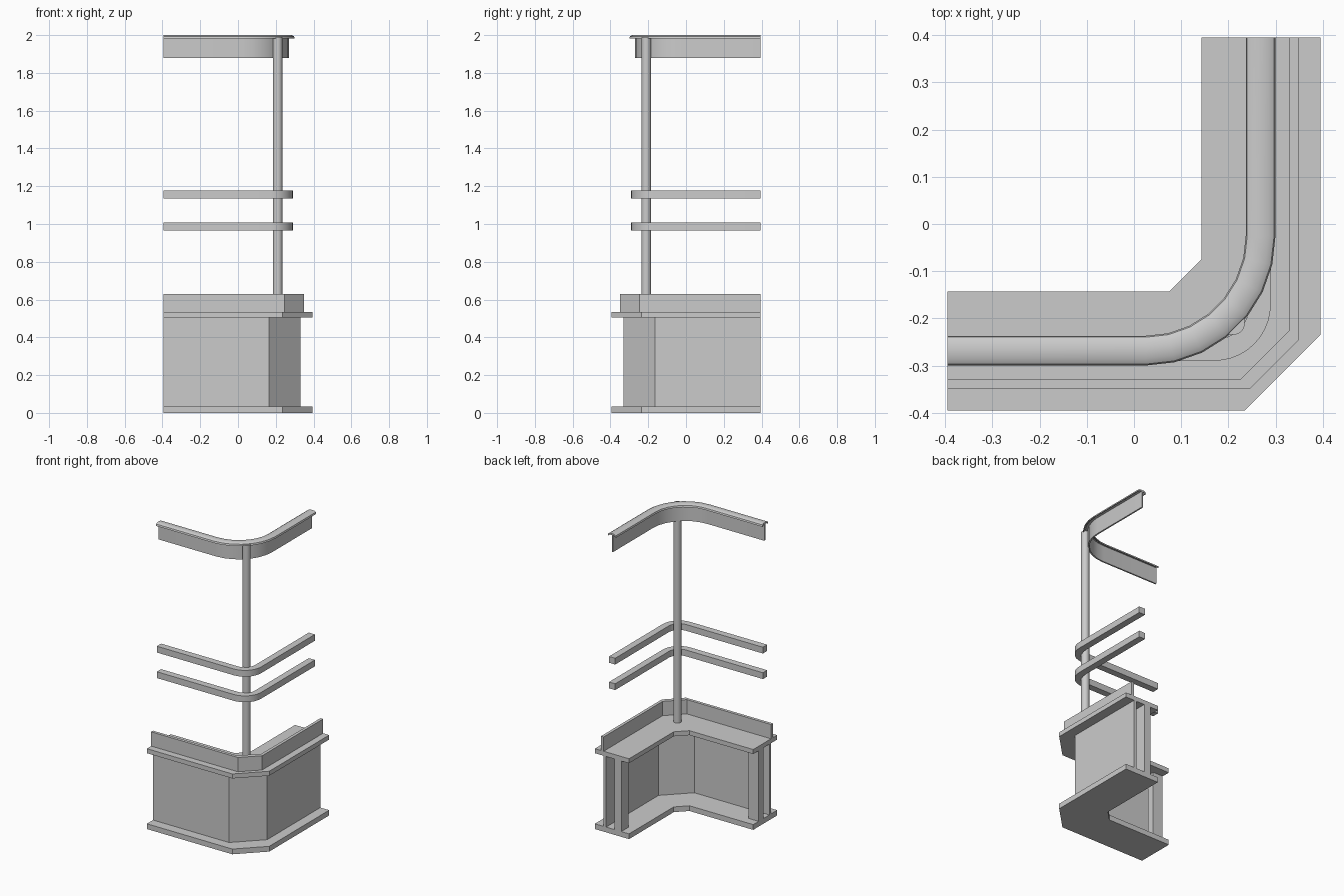
import bpy, bmesh, math

if "Cube" in bpy.data.objects:
    bpy.data.objects.remove(bpy.data.objects["Cube"])

END = 0.395  # where both arms of the corner stop


def finish(name, bm, smooth=False):
    bmesh.ops.recalc_face_normals(bm, faces=bm.faces)
    me = bpy.data.meshes.new(name)
    bm.to_mesh(me)
    bm.free()
    ob = bpy.data.objects.new(name, me)
    bpy.context.collection.objects.link(ob)
    if smooth:
        bpy.ops.object.select_all(action='DESELECT')
        ob.select_set(True)
        bpy.context.view_layer.objects.active = ob
        bpy.ops.object.shade_smooth_by_angle(angle=math.radians(35))
    return ob


def chamfered(d_in, c_in, d_out, c_out):
    """L path with a cut corner; the cut start varies with the offset d."""
    def path(d):
        c = c_in + (c_out - c_in) * (d - d_in) / (d_out - d_in)
        return [(-END, -d), (c, -d), (d, -c), (d, END)]
    return path


def rounded(k, steps):
    """L path with a round corner centred on (k, -k)."""
    def path(d):
        r = d - k
        arc = [math.radians(-90 + 90 * i / steps) for i in range(steps + 1)]
        return ([(-END, -d)] + [(k + r * math.cos(a), -k + r * math.sin(a)) for a in arc]
                + [(d, END)])
    return path


def sweep(name, profile, path, smooth=False):
    """Carry a closed (offset, height) profile along the L path."""
    bm = bmesh.new()
    rows = [[bm.verts.new((x, y, z)) for x, y in path(d)] for d, z in profile]
    n = len(rows)
    for i in range(n):
        a, b = rows[i], rows[(i + 1) % n]
        for j in range(len(a) - 1):
            bm.faces.new((a[j], a[j + 1], b[j + 1], b[j]))
    bm.faces.new([r[0] for r in rows])
    bm.faces.new([r[-1] for r in rows])
    return finish(name, bm, smooth)


def rect(d0, d1, z0, z1):
    return [(d0, z0), (d1, z0), (d1, z1), (d0, z1)]


def box(name, x0, x1, y0, y1, z0, z1):
    bm = bmesh.new()
    bmesh.ops.create_cube(bm, size=1)
    for v in bm.verts:
        v.co = (x1 if v.co.x > 0 else x0, y1 if v.co.y > 0 else y0, z1 if v.co.z > 0 else z0)
    return finish(name, bm)


# Lower cabinet: base plate, wall, deck and raised edge board
slab = chamfered(0.143, 0.075, 0.395, 0.235)
sweep("base_plate", rect(0.143, 0.395, 0, 0.035), slab)
sweep("deck_plate", rect(0.143, 0.395, 0.505, 0.535), slab)
sweep("wall_panel", rect(0.312, 0.33, 0.035, 0.505), chamfered(0.312, 0.157, 0.33, 0.165))
sweep("edge_board", rect(0.33, 0.35, 0.535, 0.63), chamfered(0.33, 0.225, 0.35, 0.245))

# Inner posts at both ends, mirrored across the corner diagonal
box("inner_post_side", 0.20, 0.25, END - 0.075, END, 0.035, 0.505)
box("inner_post_front", -END, -END + 0.075, -0.25, -0.20, 0.035, 0.505)

# Corner pole
bm = bmesh.new()
bmesh.ops.create_cone(bm, cap_ends=True, segments=24, radius1=0.025, radius2=0.025, depth=1.455)
bmesh.ops.translate(bm, verts=bm.verts, vec=(0.21, -0.21, 0.535 + 1.455 / 2))
finish("corner_pole", bm, True)

# Two handrails
for label, z in (("lower", 0.965), ("upper", 1.135)):
    sweep(label + "_rail", rect(0.245, 0.29, z, z + 0.042), rounded(0.17, 10), True)

# Top fascia band with its curved cap
top = rounded(0.025, 7)
sweep("top_fascia", rect(0.26, 0.27, 1.88, 1.99), top, True)
sweep("top_cap", [(0.3, 1.982), (0.297, 1.993), (0.285, 2.0), (0.252, 2.0), (0.24, 1.993),
                  (0.237, 1.982), (0.243, 1.982), (0.252, 1.99), (0.285, 1.99), (0.294, 1.982)],
      top, True)
